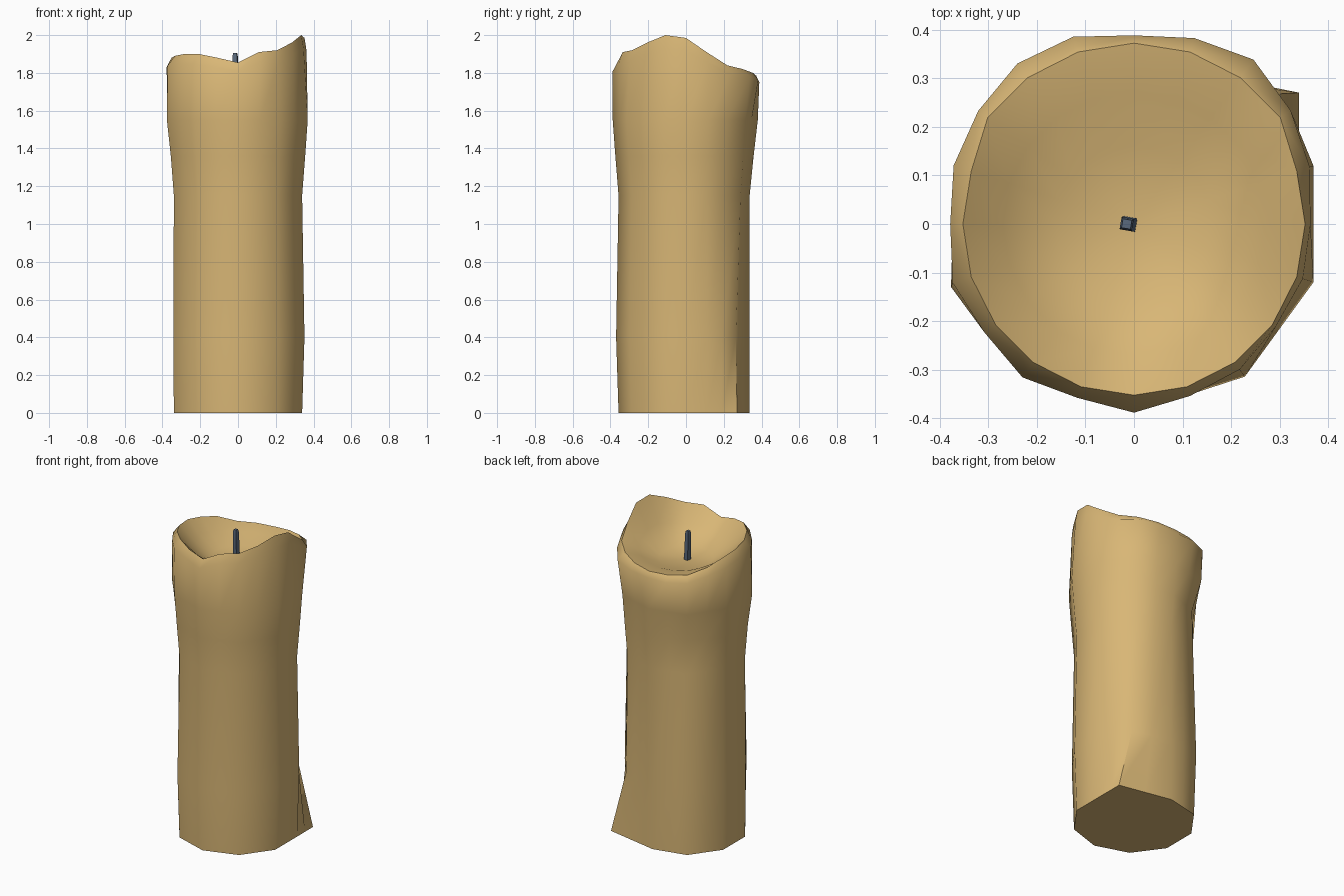
import bpy, bmesh, math
from mathutils import Vector

if "Cube" in bpy.data.objects:
    bpy.data.objects.remove(bpy.data.objects["Cube"])


def material(name, rgb):
    m = bpy.data.materials.new(name)
    m.diffuse_color = (*rgb, 1)
    m.use_nodes = True
    m.node_tree.nodes["Principled BSDF"].inputs["Base Color"].default_value = m.diffuse_color
    return m


wax = material("tan wax", (0.69, 0.47, 0.18))
slate = material("slate wick", (0.10, 0.14, 0.20))


def point(r, deg, z):
    a = math.radians(deg)
    return Vector((r * math.cos(a), r * math.sin(a), z))


def decagon(r, z, special=None):
    """Ten-sided ring with edge midpoints; special = {side: (radius, degrees)}."""
    pts = []
    for k in range(10):
        rr, deg = (special or {}).get(k, (r, -90 + 36 * k))
        pts.append(point(rr, deg, z))
    out = []
    for k in range(10):
        out += [pts[k], (pts[k] + pts[(k + 1) % 10]) / 2]
    return out


def build(name, rings, bottom, top, mat, angle):
    bm = bmesh.new()
    vs = [[bm.verts.new(p) for p in ring] for ring in rings]
    n = len(rings[0])
    for a, b in zip(vs, vs[1:]):
        for i in range(n):
            j = (i + 1) % n
            bm.faces.new((a[i], a[j], b[j], b[i]))
    if bottom:
        bm.faces.new(vs[0][::-1])
    c = bm.verts.new(top)
    for i in range(n):
        bm.faces.new((vs[-1][i], vs[-1][(i + 1) % n], c))
    me = bpy.data.meshes.new(name)
    bm.to_mesh(me)
    bm.free()
    ob = bpy.data.objects.new(name, me)
    bpy.context.collection.objects.link(ob)
    me.materials.append(mat)
    bpy.ops.object.select_all(action='DESELECT')
    ob.select_set(True)
    bpy.context.view_layer.objects.active = ob
    bpy.ops.object.shade_smooth_by_angle(angle=math.radians(angle))


# melted rim, listed every 18 degrees starting at the front
crest = [1.855, 1.91, 1.92, 1.96, 2.0, 1.985, 1.91, 1.84, 1.82, 1.80,
         1.785, 1.785, 1.79, 1.83, 1.86, 1.88, 1.89, 1.90, 1.90, 1.88]
lip = [.388, .372, .37, .36, .365, .363, .38, .398, .418, .402,
       .388, .405, .408, .396, .39, .378, .392, .38, .39, .376]
ang = [-90 + 18 * k for k in range(20)]
drop = [0.035 + 0.035 * (z - 1.785) / 0.215 for z in crest]

# candle body: flared foot at the back right, waist, drooping lip, hollow bowl
rings = [
    decagon(.357, 0, {4: (.434, 38.5), 5: (.337, 90)}),
    decagon(.37, .4, {4: (.355, 48), 5: (.337, 90), 7: (.358, 162), 8: (.36, 198)}),
    decagon(.357, 1.15, {5: (.337, 90), 6: (.35, 126)}),
    decagon(.374, 1.36, {5: (.358, 90), 6: (.345, 126)}),
    decagon(.388, 1.55, {5: (.38, 90), 6: (.40, 126), 8: (.398, 199)}),
    [point(lip[k], ang[k], crest[k] - drop[k]) for k in range(20)],
    [point(.352 + (0.02 if 7 <= k <= 13 else 0), ang[k], crest[k]) for k in range(20)],
    [point(.27, ang[k], 1.76 + .35 * (crest[k] - 1.76)) for k in range(20)],
    [point(.16, ang[k], 1.73) for k in range(20)],
]
build("candle_body", rings, True, (0, 0, 1.72), wax, 55)

# wick: thin, slightly leaning square rod
wick = []
for z, x, r in ((1.69, -.008, .02), (1.80, -.013, .019), (1.885, -.015, .018), (1.905, -.015, .013)):
    wick.append([point(r, 35 + 90 * k, z) + Vector((x, 0, 0)) for k in range(4)])
build("wick", wick, True, (-.015, 0, 1.906), slate, 40)
